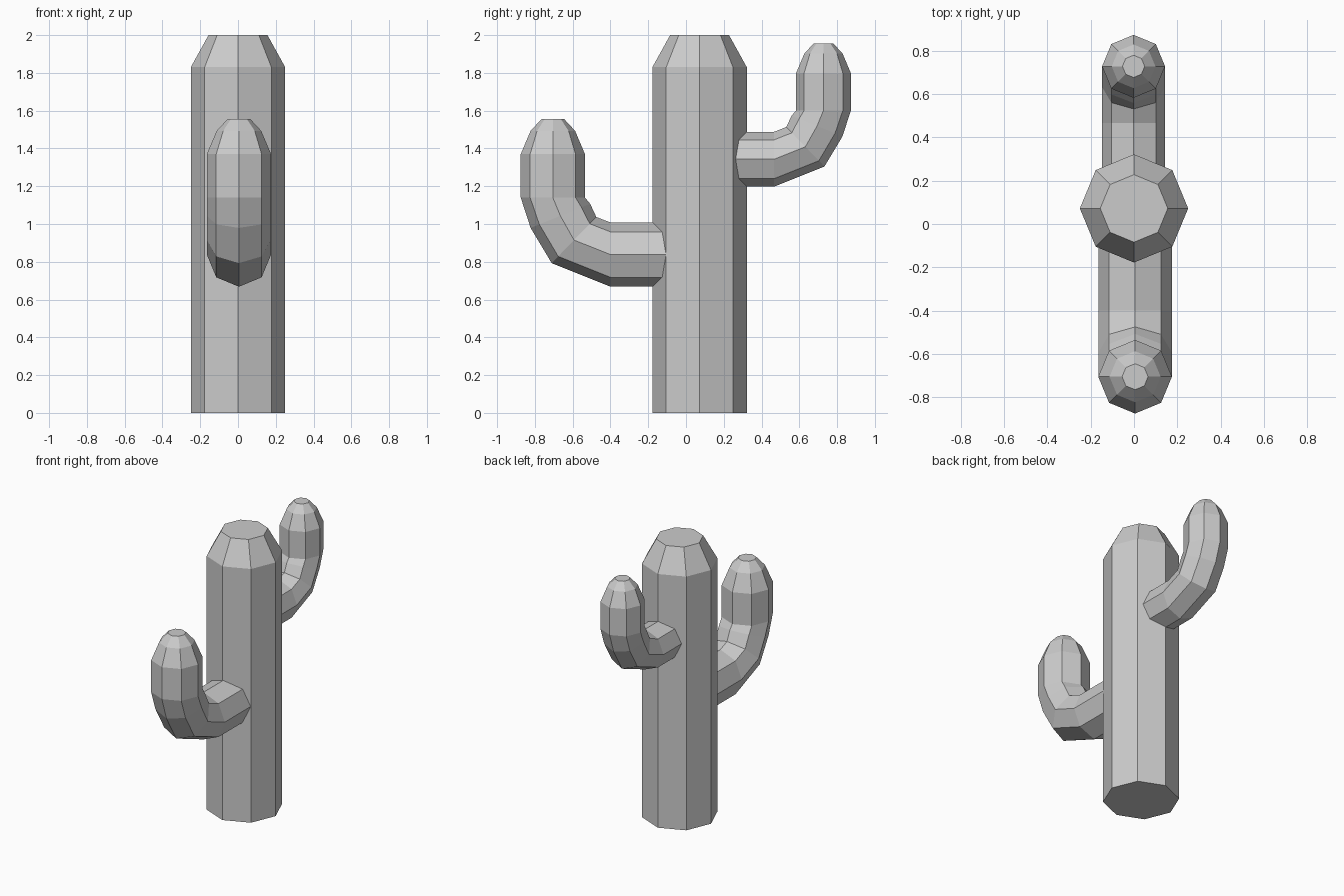
import bpy, bmesh
from math import sin, cos, pi, radians

if "Cube" in bpy.data.objects:
    bpy.data.objects.remove(bpy.data.objects["Cube"])

SIDES = 8


def skin_rings(name, rings):
    """Join a list of equal-sized point rings into a capped, flat-shaded tube."""
    bm = bmesh.new()
    loops = [[bm.verts.new(p) for p in ring] for ring in rings]
    for a, b in zip(loops, loops[1:]):
        for i in range(SIDES):
            j = (i + 1) % SIDES
            bm.faces.new((a[i], a[j], b[j], b[i]))
    bm.faces.new(loops[0])
    bm.faces.new(loops[-1])
    bmesh.ops.recalc_face_normals(bm, faces=bm.faces)
    mesh = bpy.data.meshes.new(name)
    bm.to_mesh(mesh)
    bm.free()
    obj = bpy.data.objects.new(name, mesh)
    bpy.context.collection.objects.link(obj)
    return obj


def ring(x, y, z, r, tilt=90, side=1):
    """Octagon facing along the path: tilt 0 = outward along y, 90 = up."""
    t = radians(tilt)
    pts = []
    for i in range(SIDES):
        a = 2 * pi * i / SIDES
        u, v = r * cos(a), r * sin(a)
        pts.append((x + u, y - side * v * sin(t), z + v * cos(t)))
    return pts


# Trunk with a tapered top
skin_rings("trunk", [ring(0, 0.072, z, r)
                     for z, r in ((0, 0.25), (1.83, 0.25), (2, 0.156))])

# Arm path: outward, up, tilt, radius (measured from the start of the bend)
ARM = [(-0.35, 0, 0, 0.17), (0, 0, 0, 0.17), (0.193, 0.077, 44, 0.17),
       (0.265, 0.205, 68, 0.17), (0.305, 0.302, 90, 0.17),
       (0.305, 0.532, 90, 0.17), (0.305, 0.655, 90, 0.118),
       (0.305, 0.7175, 90, 0.06)]


def arm(name, x, y, z, side, s):
    skin_rings(name, [ring(x, y + side * o * s, z + u * s, r * s, t, side)
                      for o, u, t, r in ARM])


# Large low front arm and smaller high back arm
arm("front_arm", 0.005, -0.40, 0.838, -1, 1.0)
arm("back_arm", -0.002, 0.467, 1.343, 1, 0.855)
